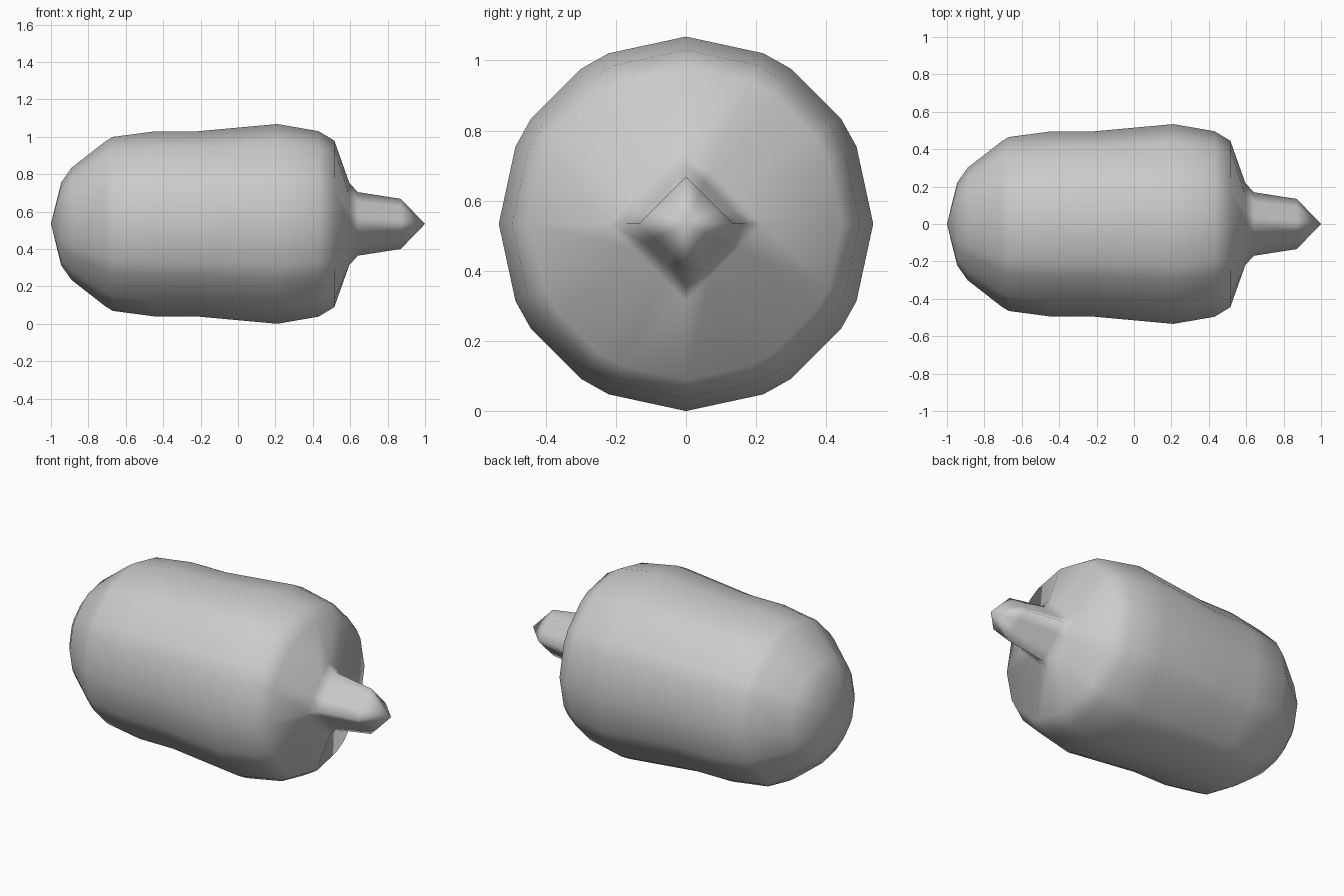
import bpy, bmesh, math

if "Cube" in bpy.data.objects:
    bpy.data.objects.remove(bpy.data.objects["Cube"])

CZ = 0.534
# uneven 20-sided section, repeated every quarter turn
ANGLES = [math.radians(q * 90 + a) for q in range(4) for a in (0, 24.4, 34, 56, 65.6)]

# (x, radius, is_diamond): rounded waisted body, then the square-section nozzle
RINGS = [(-0.945, 0.222, False), (-0.89, 0.30, False), (-0.71, 0.44, False),
         (-0.67, 0.465, False), (-0.45, 0.494, False), (-0.23, 0.494, False),
         (0.21, 0.534, False), (0.43, 0.496, False), (0.515, 0.445, False),
         (0.595, 0.22, True), (0.64, 0.17, True), (0.87, 0.134, True)]


def section(bm, x, r, diamond):
    ring = []
    for a in ANGLES:
        c, s = math.cos(a), math.sin(a)
        k = r / (abs(c) + abs(s)) if diamond else r
        ring.append(bm.verts.new((x, k * c, CZ + k * s)))
    return ring


bm = bmesh.new()
rings = [section(bm, *r) for r in RINGS]
n = len(ANGLES)

# skin between sections
for a, b in zip(rings, rings[1:]):
    for i in range(n):
        j = (i + 1) % n
        bm.faces.new((a[i], a[j], b[j], b[i]))

# pointed end caps
for ring, x in ((rings[0], -1.0), (rings[-1], 1.0)):
    pole = bm.verts.new((x, 0, CZ))
    for i in range(n):
        bm.faces.new((ring[i], ring[(i + 1) % n], pole))

bmesh.ops.recalc_face_normals(bm, faces=bm.faces)
for f in bm.faces:
    f.smooth = True

mesh = bpy.data.meshes.new("body_with_nozzle")
bm.to_mesh(mesh)
bm.free()
bpy.context.collection.objects.link(bpy.data.objects.new("body_with_nozzle", mesh))
